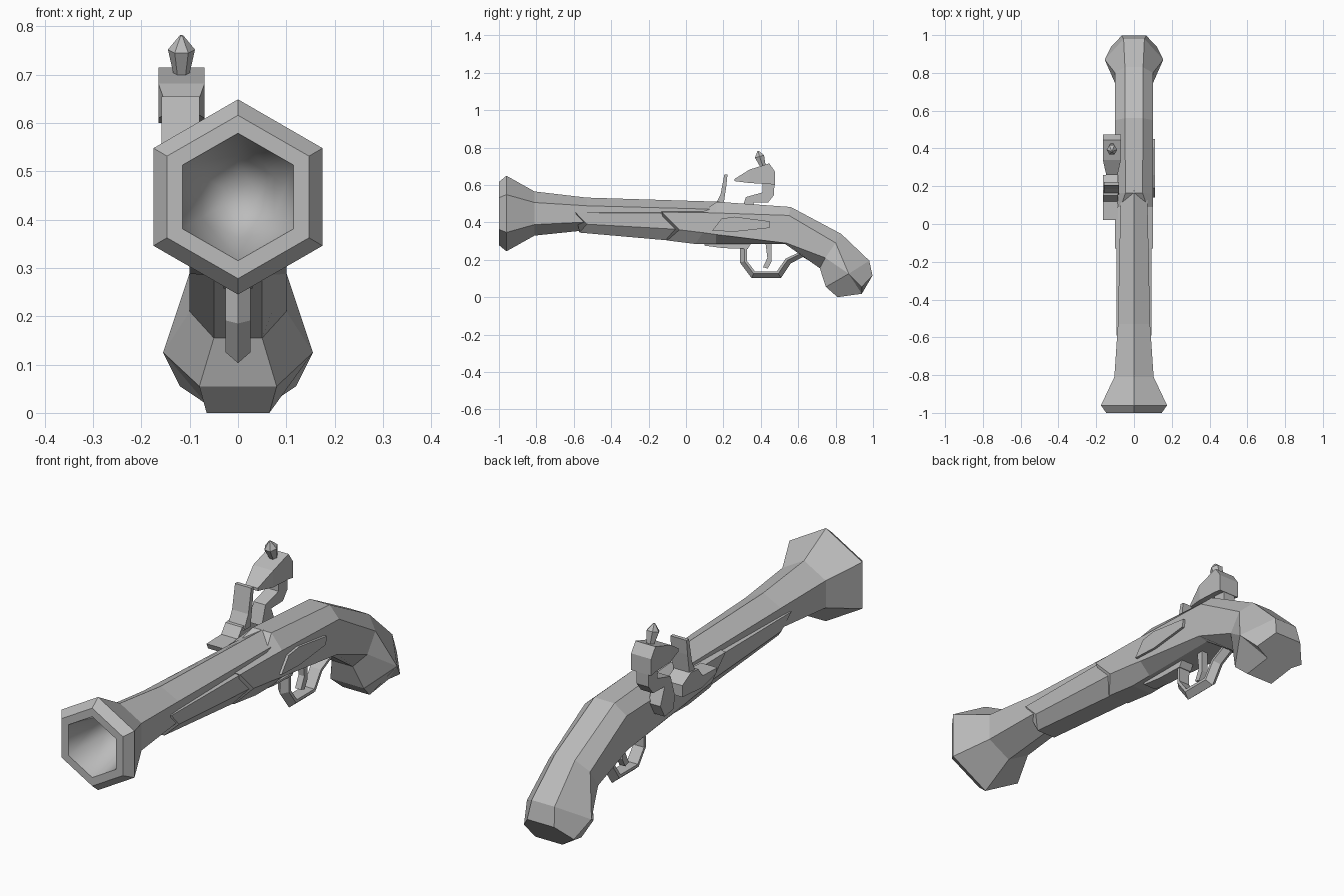
import bpy, bmesh, math
from mathutils import Vector

cube = bpy.data.objects.get("Cube")
if cube:
    bpy.data.objects.remove(cube, do_unlink=True)

grey = bpy.data.materials.new("plain_grey")
grey.use_nodes = True
grey.diffuse_color = (0.5, 0.5, 0.5, 1)
grey.node_tree.nodes["Principled BSDF"].inputs["Base Color"].default_value = (0.5, 0.5, 0.5, 1)


def loft(name, rings, caps=(True, True), smooth=False):
    """Skin a list of equally long point rings."""
    bm = bmesh.new()
    loops = [[bm.verts.new(p) for p in ring] for ring in rings]
    n = len(loops[0])
    for a, b in zip(loops, loops[1:]):
        for i in range(n):
            j = (i + 1) % n
            bm.faces.new((a[i], a[j], b[j], b[i]))
    for use, loop in zip(caps, (loops[0], loops[-1])):
        if use:
            bm.faces.new(loop)
    bmesh.ops.remove_doubles(bm, verts=bm.verts, dist=0.0005)
    bmesh.ops.recalc_face_normals(bm, faces=bm.faces)
    mesh = bpy.data.meshes.new(name)
    bm.to_mesh(mesh)
    bm.free()
    mesh.materials.append(grey)
    for poly in mesh.polygons:
        poly.use_smooth = smooth
    obj = bpy.data.objects.new(name, mesh)
    bpy.context.collection.objects.link(obj)
    return obj


def prism(name, outline, x0, x1):
    """Side outline of (y, z) points extruded across x."""
    return loft(name, [[(x, y, z) for y, z in outline] for x in (x0, x1)])


def hexagon(y, z, rx, rz):
    s = math.sqrt(3) / 2
    return [(rx / s * math.sin(k * math.pi / 3), y, z + rz * math.cos(k * math.pi / 3))
            for k in range(6)]


def section(top, upper, lower, bottom):
    """Eight sided ring, each argument being (half width, y, z)."""
    half = [top, upper, lower, bottom]
    return half + [(-x, y, z) for x, y, z in reversed(half)]


# Flared six-sided barrel and its smooth hollow bore
loft("barrel", [hexagon(-1, .447, .115, .132), hexagon(-1, .447, .147, .169),
                hexagon(-.96, .447, .175, .202), hexagon(-.81, .447, .104, .118),
                hexagon(-.53, .445, .085, .087), hexagon(.18, .428, .07, .082)],
     caps=(False, True))
bore = loft("bore", [hexagon(-1, .447, .115, .132), hexagon(-.82, .447, .075, .086),
                     hexagon(-.78, .447, .03, .035)], caps=(False, True), smooth=True)
bore.data.flip_normals()

# Fore stock with a notched nose
loft("fore_stock", [
    section((.07, -.59, .458), (.093, -.59, .452), (.088, -.53, .39), (.045, -.57, .345)),
    section((.07, 0, .455), (.093, 0, .448), (.093, 0, .36), (.045, 0, .295))])

# Rear stock, curved grip and bulbous butt
loft("rear_stock", [
    section((.07, -.13, .459), (.1, -.13, .455), (.1, -.035, .36), (.05, -.1, .303)),
    section((.07, .09, .459), (.1, .09, .452), (.1, .09, .345), (.05, .05, .284)),
    section((.045, .165, .51), (.1, .16, .45), (.1, .16, .335), (.05, .16, .284)),
    section((.048, .56, .482), (.1, .55, .437), (.1, .54, .288), (.05, .53, .284)),
    section((.048, .83, .338), (.1, .8, .29), (.1, .745, .21), (.05, .715, .155)),
    section((.055, .98, .195), (.155, .87, .125), (.155, .87, .125), (.08, .748, .055)),
    section((.065, .997, .115), (.12, .94, .055), (.065, .94, .018), (.065, .81, 0))])

# Raised plate on the left side
prism("side_plate", [(.14, .355), (.19, .42), (.26, .43), (.45, .405), (.445, .37), (.26, .35)],
      .09, .111)

# Lock: pan, upright striking plate, hammer and jaw screw
prism("pan", [(.02, .462), (.03, .438), (.13, .415), (.26, .425), (.26, .475), (.2, .51),
              (.15, .505), (.12, .465)], -.165, -.085)
prism("striking_plate", [(.155, .49), (.185, .55), (.205, .655), (.222, .655), (.215, .59),
                         (.2, .49)], -.158, -.08)


def head_ring(y, low, high, w):
    return [(-.117 + sx * w, y, z) for sx, z in ((-1, low), (1, low), (1, high), (-1, high))]


loft("hammer_head", [head_ring(.26, .62, .632, .03), head_ring(.34, .61, .682, .048),
                     head_ring(.445, .605, .715, .048), head_ring(.475, .6, .672, .048)])
prism("hammer_neck", [(.41, .62), (.475, .65), (.47, .545), (.44, .507), (.36, .505), (.39, .43),
                      (.36, .375), (.3, .385), (.29, .44), (.32, .535), (.41, .56)], -.15, -.092)
screw = []
for y, z, r in ((.415, .69, .014), (.393, .752, .028), (.385, .781, .004)):
    screw.append([(-.117 + r * math.cos(k * math.pi / 3), y + r * math.sin(k * math.pi / 3),
                   z + .3 * r * math.sin(k * math.pi / 3)) for k in range(6)])
loft("jaw_screw", screw)

# Trigger guard: strap with a ridged outer face
outer = [(.29, .275), (.288, .185), (.35, .103), (.508, .103), (.56, .18), (.625, .215), (.73, .15)]
inner = [(.327, .275), (.325, .195), (.368, .138), (.486, .138), (.532, .205), (.61, .243), (.72, .19)]
strap = []
for o, i in zip(outer, inner):
    o, i = Vector((0, *o)), Vector((0, *i))
    side = Vector((.026, 0, 0))
    mid = o.lerp(i, .65)
    strap.append([o, mid + side, i + side, i - side, mid - side])
loft("trigger_guard", strap)
prism("guard_plate", [(.1, .29), (.1, .275), (.2, .262), (.33, .258), (.35, .29)], -.03, .03)
prism("trigger", [(.425, .29), (.435, .21), (.412, .16), (.437, .152), (.457, .19), (.458, .29)],
      -.014, .014)
